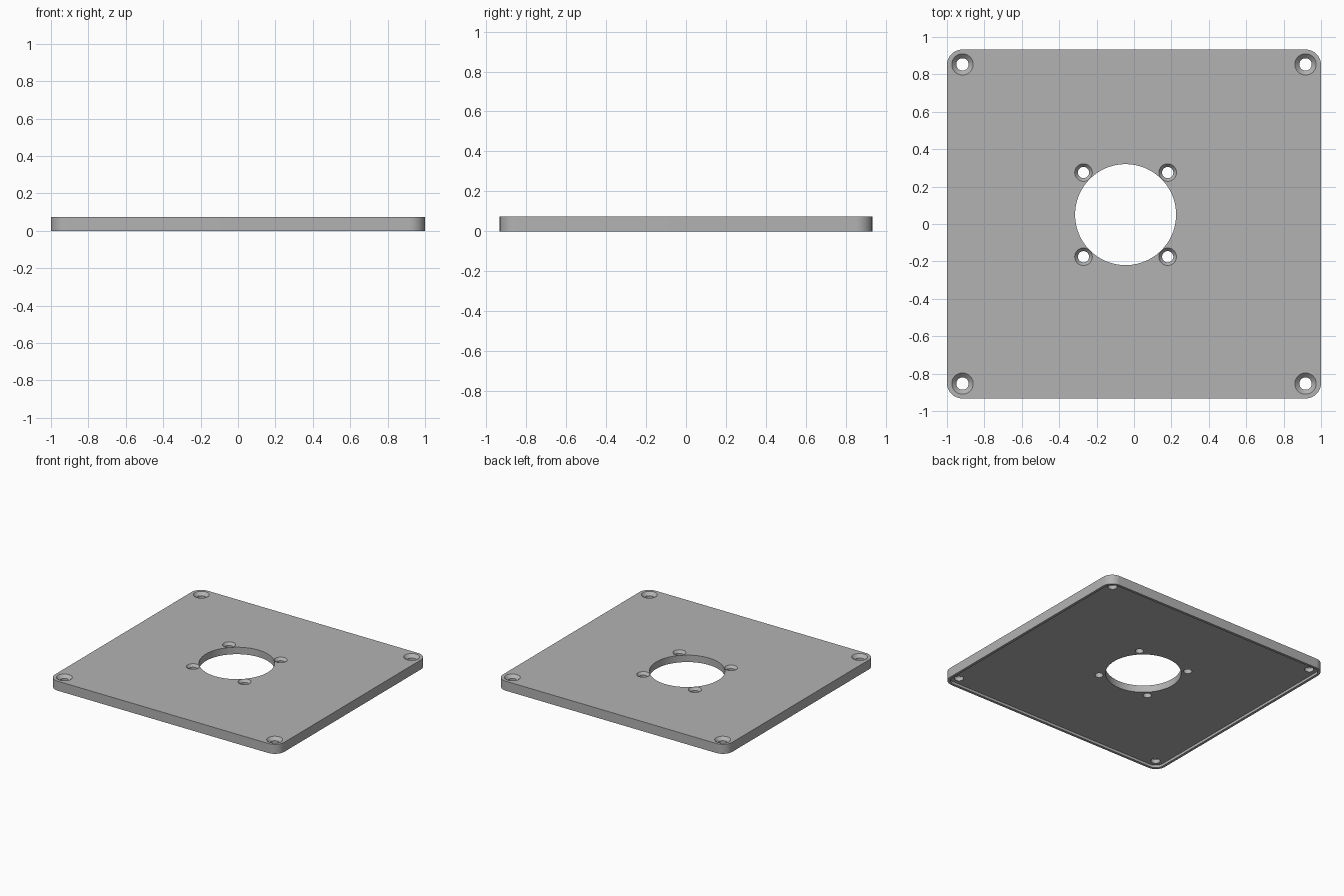
import bpy, bmesh
from math import sin, cos, pi, radians

if "Cube" in bpy.data.objects:
    bpy.data.objects.remove(bpy.data.objects["Cube"])

HALF_X, HALF_Y, TOP = 1.0, 0.933, 0.075
CORNER, RIM, RECESS = 0.083, 0.02, 0.02

grey = bpy.data.materials.new("plate grey")
grey.use_nodes = True
colour = (0.45, 0.45, 0.45, 1)
grey.diffuse_color = colour
grey.node_tree.nodes["Principled BSDF"].inputs["Base Color"].default_value = colour


def rounded_outline(hx, hy, r, steps=12):
    """Counter-clockwise rounded rectangle."""
    points = []
    for i, (sx, sy) in enumerate([(1, 1), (-1, 1), (-1, -1), (1, -1)]):
        for k in range(steps + 1):
            a = (i + k / steps) * pi / 2
            points.append((sx * (hx - r) + r * cos(a), sy * (hy - r) + r * sin(a)))
    return points


def circle(cx, cy, r, steps=64):
    return [(cx + r * cos(2 * pi * k / steps), cy + r * sin(2 * pi * k / steps))
            for k in range(steps)]


def loft(name, layers):
    """Solid through stacked (outline, height) layers."""
    bm = bmesh.new()
    rings = [[bm.verts.new((x, y, z)) for x, y in outline] for outline, z in layers]
    for low, high in zip(rings, rings[1:]):
        for i in range(len(low)):
            j = (i + 1) % len(low)
            bm.faces.new((low[i], low[j], high[j], high[i]))
    bm.faces.new(rings[0][::-1])
    bm.faces.new(rings[-1])
    mesh = bpy.data.meshes.new(name)
    bm.to_mesh(mesh)
    bm.free()
    obj = bpy.data.objects.new(name, mesh)
    bpy.context.collection.objects.link(obj)
    mesh.materials.append(grey)
    return obj


def countersunk(name, x, y, r_hole, r_top, depth):
    hole, head = circle(x, y, r_hole), circle(x, y, r_top)
    return loft(name, [(hole, -0.1), (hole, TOP - depth), (head, TOP), (head, TOP + 0.1)])


# Plate body with rounded corners
outer = rounded_outline(HALF_X, HALF_Y, CORNER)
plate = loft("cover_plate", [(outer, 0), (outer, TOP)])

# Shallow underside recess, leaving a thin rim
inner = rounded_outline(HALF_X - RIM, HALF_Y - RIM, CORNER - RIM)
cutters = [loft("recess_cutter", [(inner, -0.1), (inner, RECESS)])]

# Off-centre opening
CX, CY = -0.045, 0.05
opening = circle(CX, CY, 0.27, 96)
cutters.append(loft("opening_cutter", [(opening, -0.1), (opening, TOP + 0.1)]))

# Countersunk screw holes at the corners and around the opening
for sx in (-1, 1):
    for sy in (-1, 1):
        cutters.append(countersunk("corner_hole_cutter", sx * 0.917, sy * 0.853,
                                   0.033, 0.057, 0.024))
        cutters.append(countersunk("small_hole_cutter", CX + sx * 0.225, CY + sy * 0.225,
                                   0.03, 0.047, 0.02))

bpy.ops.object.select_all(action='DESELECT')
plate.select_set(True)
bpy.context.view_layer.objects.active = plate
for cutter in cutters:
    cutter.hide_render = True
    cut = plate.modifiers.new(cutter.name, 'BOOLEAN')
    cut.operation = 'DIFFERENCE'
    cut.solver = 'EXACT'
    cut.object = cutter
    bpy.ops.object.modifier_apply(modifier=cut.name)
    bpy.data.objects.remove(cutter)

bpy.ops.object.shade_smooth_by_angle(angle=radians(30))
